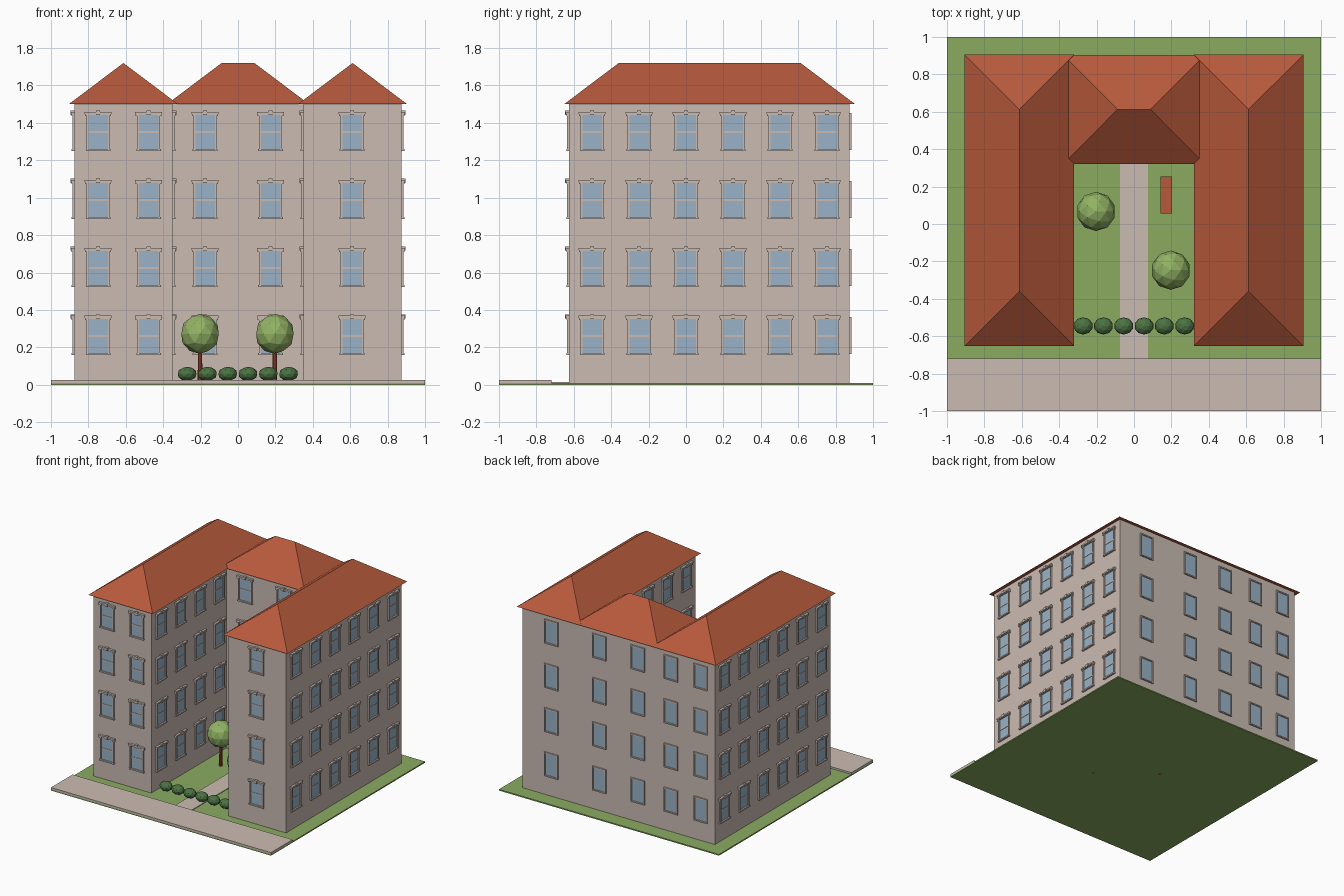
import bpy, bmesh, math
from mathutils import Matrix, Vector

if "Cube" in bpy.data.objects:
    bpy.data.objects.remove(bpy.data.objects["Cube"])


def material(name, rgb):
    m = bpy.data.materials.new(name)
    m.diffuse_color = (*rgb, 1)
    m.use_nodes = True
    m.node_tree.nodes["Principled BSDF"].inputs["Base Color"].default_value = m.diffuse_color
    return m


STONE = material("pale stone", (0.60, 0.50, 0.45))
ROOF = material("terracotta", (0.47, 0.10, 0.045))
GLASS = material("window blue", (0.32, 0.45, 0.57))
GRASS = material("grass green", (0.26, 0.41, 0.12))
LEAF = material("leaf green", (0.29, 0.45, 0.13))
HEDGE = material("hedge green", (0.07, 0.17, 0.055))
TRUNK = material("bark red brown", (0.33, 0.065, 0.03))


def finish(name, bm, *mats):
    bmesh.ops.recalc_face_normals(bm, faces=bm.faces)
    me = bpy.data.meshes.new(name)
    bm.to_mesh(me)
    bm.free()
    for m in mats:
        me.materials.append(m)
    ob = bpy.data.objects.new(name, me)
    bpy.context.collection.objects.link(ob)
    return ob


def add_box(bm, lo, hi, frame=Matrix(), mat=0):
    lo, hi = Vector(lo), Vector(hi)
    m = frame @ Matrix.Translation((lo + hi) / 2) @ Matrix.Diagonal((*(hi - lo), 1))
    for v in bmesh.ops.create_cube(bm, size=1, matrix=m)["verts"]:
        for f in v.link_faces:
            f.material_index = mat


def box(name, lo, hi, mat):
    bm = bmesh.new()
    add_box(bm, lo, hi)
    return finish(name, bm, mat)


# Grounds
box("lawn", (-1, -1, 0), (1, 1, 0.01), GRASS)
box("pavement", (-1, -1, 0.01), (1, -0.72, 0.025), STONE)
box("garden_path", (-0.075, -0.72, 0.01), (0.075, 0.35, 0.016), STONE)

# U-shaped walls, extruded from the plan
W, IN, FRONT, COURT, BACK, TOP = 0.875, 0.35, -0.625, 0.35, 0.875, 1.5
plan = [(-W, FRONT), (-IN, FRONT), (-IN, COURT), (IN, COURT),
        (IN, FRONT), (W, FRONT), (W, BACK), (-W, BACK)]
bm = bmesh.new()
base = bm.faces.new([bm.verts.new((x, y, 0.005)) for x, y in plan])
up = bmesh.ops.extrude_face_region(bm, geom=[base])
bmesh.ops.translate(bm, vec=(0, 0, TOP - 0.005),
                    verts=[g for g in up["geom"] if isinstance(g, bmesh.types.BMVert)])
finish("walls", bm, STONE)


# Hipped roofs: eaves rectangle plus a ridge line
def hip_roof(name, x0, x1, y0, y1, ridge_a, ridge_b, along_y):
    bm = bmesh.new()
    a, b, c, d = [bm.verts.new((x, y, TOP)) for x, y in
                  ((x0, y0), (x1, y0), (x1, y1), (x0, y1))]
    p, q = bm.verts.new((*ridge_a, 1.72)), bm.verts.new((*ridge_b, 1.72))
    faces = [(a, b, p), (b, c, q, p), (c, d, q), (d, a, p, q)] if along_y else \
            [(a, b, q, p), (b, c, q), (c, d, p, q), (d, a, p)]
    for f in faces + [(d, c, b, a)]:
        bm.faces.new(f)
    finish(name, bm, ROOF)


hip_roof("left_wing_roof", -0.905, -0.32, -0.652, 0.905, (-0.6125, -0.36), (-0.6125, 0.6125), True)
hip_roof("right_wing_roof", 0.32, 0.905, -0.652, 0.905, (0.6125, -0.36), (0.6125, 0.6125), True)
hip_roof("middle_roof", -0.38, 0.38, 0.32, 0.904, (-0.088, 0.6125), (0.088, 0.6125), False)


# Windows: local x is along the wall, local -y points outward, z = 0 is the sill
def add_window(bm, frame, ornate):
    def part(x0, x1, z0, z1, depth, mat=0):
        add_box(bm, (x0, -depth, z0), (x1, 0.005, z1), frame, mat)
    part(-0.054, 0.054, 0.010, 0.197, 0.003, 1)              # glass
    for s in (-1, 1):                                        # jambs
        part(min(s * 0.052, s * 0.062), max(s * 0.052, s * 0.062), 0.008, 0.2, 0.011)
    part(-0.062, 0.062, 0.192, 0.202, 0.011)                 # head
    if not ornate:
        part(-0.062, 0.062, 0.004, 0.014, 0.011)
        return
    part(-0.054, 0.054, 0.096, 0.106, 0.006)                 # middle rail
    part(-0.066, 0.066, 0.0, 0.011, 0.015)                   # sill
    part(-0.072, 0.072, 0.197, 0.209, 0.018)                 # lintel
    part(-0.011, 0.011, 0.193, 0.216, 0.021)                 # keystone
    for s in (-1, 1):                                        # brackets
        part(s * 0.063 - 0.007, s * 0.063 + 0.007, 0.186, 0.2, 0.015)


def facade(name, spots, angle, ornate=True):
    bm = bmesh.new()
    for x, y in spots:
        for floor in range(4):
            z = 0.16 + floor * 0.3635
            add_window(bm, Matrix.Translation((x, y, z)) @ Matrix.Rotation(angle, 4, 'Z'), ornate)
    finish(name, bm, STONE, GLASS)


columns = (-0.748, -0.478, -0.176, 0.174, 0.61)
side_y = [-0.502 + 0.2512 * i for i in range(6)]
facade("front_windows", [(x, COURT if abs(x) < IN else FRONT) for x in columns], 0)
facade("back_windows", [(x, BACK) for x in columns], math.pi, False)
facade("right_windows", [(W, y) for y in side_y], math.pi / 2)
facade("left_windows", [(-W, y) for y in side_y], -math.pi / 2)
facade("court_left_windows", [(-IN, y) for y in side_y[:4]], math.pi / 2)
facade("court_right_windows", [(IN, y) for y in side_y[:4]], -math.pi / 2)


# Faceted trees and hedge
def blob(name, centre, radii, mat):
    bm = bmesh.new()
    bmesh.ops.create_icosphere(bm, subdivisions=2, radius=1,
                               matrix=Matrix.Translation(centre) @ Matrix.Diagonal((*radii, 1)))
    finish(name, bm, mat)


for i, (x, y) in enumerate(((-0.203, 0.067), (0.197, -0.247))):
    blob(f"tree_crown_{i + 1}", (x, y, 0.272), (0.105, 0.105, 0.107), LEAF)
    bm = bmesh.new()
    bmesh.ops.create_cone(bm, cap_ends=True, segments=8, radius1=0.013, radius2=0.011, depth=0.2,
                          matrix=Matrix.Translation((x, y, 0.1)))
    finish(f"tree_trunk_{i + 1}", bm, TRUNK)

for i in range(6):
    blob(f"hedge_bush_{i + 1}", (-0.272 + i * 0.1085, -0.545, 0.058), (0.052, 0.046, 0.038), HEDGE)

# Garden bench: seat slab on two supports
bm = bmesh.new()
add_box(bm, (0.143, 0.055, 0.045), (0.203, 0.253, 0.057))
for y in (0.08, 0.215):
    add_box(bm, (0.15, y, 0.008), (0.196, y + 0.014, 0.045))
finish("bench", bm, ROOF)
